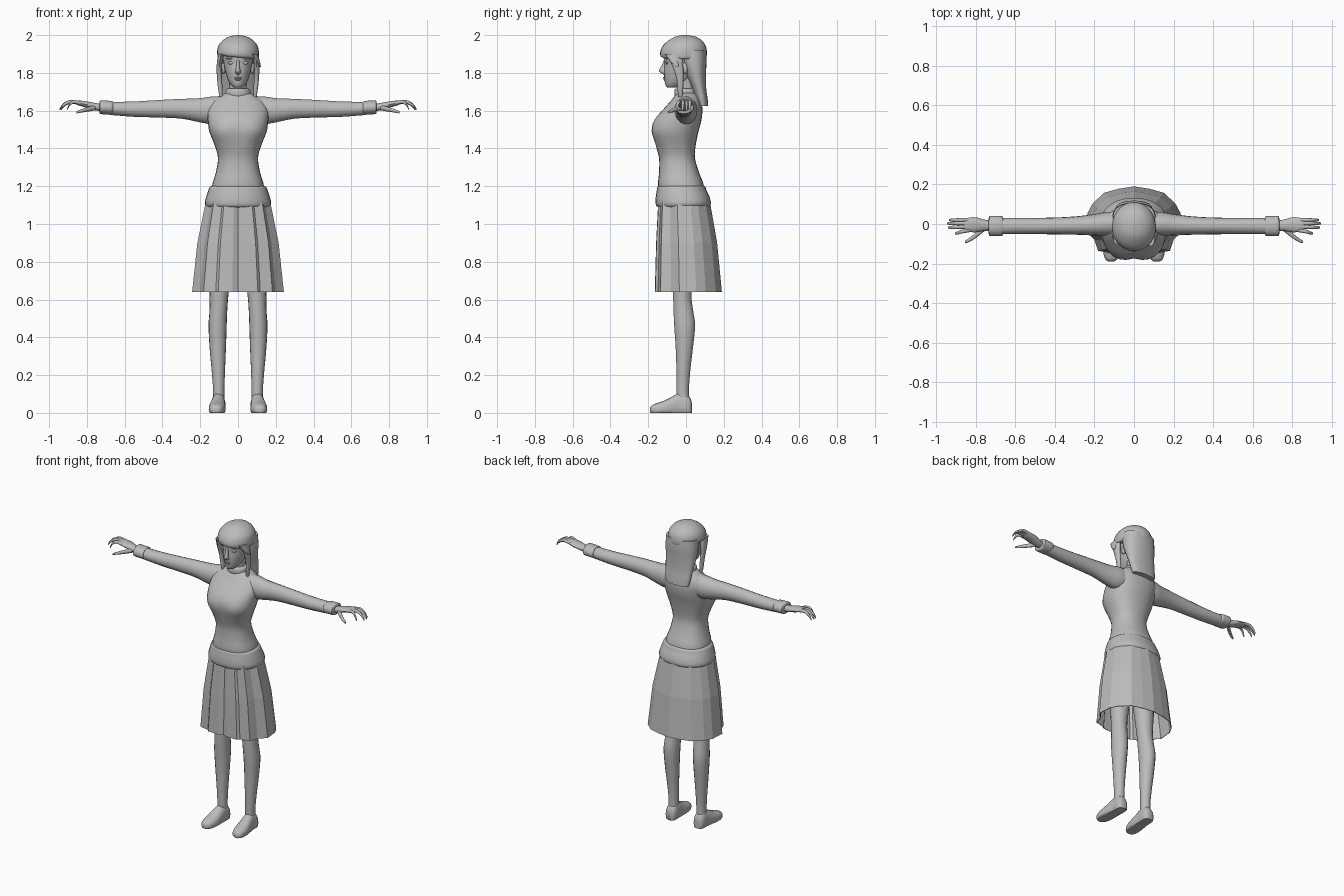
import bpy, bmesh, math

grey = bpy.data.materials.new("plain grey")
grey.diffuse_color = (0.5, 0.5, 0.5, 1)


def finish(name, bm, mirror=False):
    me = bpy.data.meshes.new(name)
    bm.to_mesh(me)
    bm.free()
    me.materials.append(grey)
    ob = bpy.data.objects.new(name, me)
    bpy.context.collection.objects.link(ob)
    if mirror:
        ob.modifiers.new("mirror", 'MIRROR').merge_threshold = 0.0005
    return ob


def spline(rows, steps):
    """Catmull-Rom refinement of ring rows."""
    out = []
    for i in range(len(rows) - 1):
        p0, p1, p2 = rows[max(i - 1, 0)], rows[i], rows[i + 1]
        p3 = rows[min(i + 2, len(rows) - 1)]
        for s in range(steps):
            t = s / steps
            out.append([0.5 * (2 * b + (c - a) * t + (2 * a - 5 * b + 4 * c - d) * t * t
                               + (3 * b - a - 3 * c + d) * t ** 3)
                        for a, b, c, d in zip(p0, p1, p2, p3)])
    return out + [list(rows[-1])]


def loft(name, axis, rows, n=20, power=2.0, steps=3, mirror=False, edit=None):
    """Rows are (position on axis, centre u, centre v, radius u, radius v)."""
    bm = bmesh.new()
    rings = []
    for a, cu, cv, ru, rv in spline(rows, steps):
        ring = []
        for k in range(n):
            t = 2 * math.pi * k / n
            c, s = math.cos(t), math.sin(t)
            u = cu + ru * math.copysign(abs(c) ** (2 / power), c)
            v = cv + rv * math.copysign(abs(s) ** (2 / power), s)
            p = {'x': (a, u, v), 'y': (u, a, v), 'z': (u, v, a)}[axis]
            ring.append(bm.verts.new(edit(*p) if edit else p))
        rings.append(ring)
    for r, q in zip(rings, rings[1:]):
        for k in range(n):
            bm.faces.new((r[k], r[(k + 1) % n], q[(k + 1) % n], q[k]))
    bm.faces.new(rings[0])
    bm.faces.new(rings[-1])
    bmesh.ops.recalc_face_normals(bm, faces=bm.faces)
    return finish(name, bm, mirror)


def body(rows):
    """Convert (z, half width, front y, back y) to loft rows."""
    return [(z, 0, (f + b) / 2, w, (b - f) / 2) for z, w, f, b in rows]


def ball(name, loc, size, mirror=False):
    bm = bmesh.new()
    bmesh.ops.create_uvsphere(bm, u_segments=14, v_segments=8, radius=1)
    for v in bm.verts:
        v.co = [l + c * s for l, c, s in zip(loc, v.co, size)]
    return finish(name, bm, mirror)


# Sweater body with a shallow dip between the chest sides
def chest(x, y, z):
    if y < -0.05:
        y += 0.016 * math.exp(-(x / 0.04) ** 2 - ((z - 1.49) / 0.06) ** 2)
    return x, y, z


loft("sweater_body", 'z', body([
    (1.12, .135, -.125, .085), (1.20, .138, -.148, .095), (1.27, .118, -.143, .070),
    (1.35, .106, -.143, .047), (1.42, .125, -.165, .052), (1.49, .152, -.190, .066),
    (1.55, .160, -.172, .082), (1.61, .162, -.118, .087), (1.655, .135, -.078, .078),
    (1.685, .085, -.055, .062), (1.70, .05, -.04, .045)]), n=28, power=2.3, edit=chest)

# Rolled sweater hem
loft("sweater_hem", 'z', body([
    (1.088, .150, -.140, .105), (1.093, .168, -.155, .125), (1.112, .176, -.161, .132),
    (1.145, .168, -.160, .124), (1.175, .158, -.155, .110), (1.197, .148, -.150, .102),
    (1.205, .125, -.13, .085)]), n=28, power=2.2)

# Collar and neck
loft("collar", 'z', body([
    (1.665, .064, -.056, .056), (1.685, .068, -.062, .058), (1.71, .064, -.060, .055),
    (1.718, .054, -.052, .046)]), n=20)
loft("neck", 'z', body([(1.66, .046, -.045, .045), (1.72, .044, -.043, .045),
                        (1.80, .046, -.045, .05)]), n=16)

# Sleeves and cuffs
loft("sleeve", 'x', [
    (.06, 0, 1.605, .060, .072), (.14, 0, 1.602, .060, .074), (.20, -.004, 1.602, .054, .065),
    (.30, -.008, 1.610, .046, .053), (.42, -.010, 1.610, .042, .047),
    (.55, -.010, 1.608, .041, .041), (.68, -.010, 1.612, .041, .035)], n=18, mirror=True)
loft("cuff", 'x', [
    (.662, -.01, 1.615, .040, .033), (.666, -.01, 1.615, .050, .036),
    (.70, -.01, 1.617, .051, .037), (.730, -.01, 1.618, .050, .036),
    (.734, -.01, 1.618, .032, .026)], n=18, steps=2, mirror=True)

# Hands
loft("palm", 'x', [
    (.72, -.010, 1.616, .026, .020), (.76, -.006, 1.622, .029, .020),
    (.80, -.004, 1.632, .038, .017), (.84, -.004, 1.640, .035, .014),
    (.86, -.004, 1.643, .027, .009)], n=14, mirror=True)
for i, (y, spread, tip) in enumerate([(.020, 0, .935), (.003, 0, .945),
                                      (-.014, -.004, .940), (-.031, -.018, .905)]):
    d = tip - .84
    loft(f"finger_{i + 1}", 'x', [
        (.83, y, 1.639, .010, .010), (.84 + d * .45, y + spread * .4, 1.647, .0095, .010),
        (.84 + d * .8, y + spread * .8, 1.632, .008, .009),
        (tip, y + spread, 1.607, .005, .006)], n=10, mirror=True)
loft("thumb", 'x', [
    (.755, -.022, 1.615, .014, .014), (.79, -.050, 1.608, .014, .013),
    (.825, -.076, 1.600, .011, .010), (.855, -.092, 1.591, .006, .006)], n=10, mirror=True)

# Pleated skirt: half outline at the bottom, narrowed towards the waist
outline = [(0, -.152), (.03, -.165), (.105, -.163), (.118, -.148), (.182, -.135),
           (.200, -.080), (.243, -.035), (.235, .055), (.208, .105), (.150, .158),
           (.078, .178), (0, .190)]
bm = bmesh.new()
levels = []
for z, sx, sy, dy in [(.64, 1, 1, 0), (.90, .885, .91, -.008), (1.12, .70, .77, -.020)]:
    levels.append([bm.verts.new((x * sx, y * sy + dy, z)) for x, y in outline])
for lo, hi in zip(levels, levels[1:]):
    for i in range(len(outline) - 1):
        bm.faces.new((lo[i], lo[i + 1], hi[i + 1], hi[i]))
skirt = finish("skirt", bm, True)
solid = skirt.modifiers.new("thickness", 'SOLIDIFY')
solid.thickness, solid.offset = 0.004, -1

# Legs
loft("leg", 'z', [
    (.05, .103, -.015, .031, .034), (.12, .102, -.017, .030, .033),
    (.22, .104, -.014, .035, .037), (.34, .107, -.009, .043, .046),
    (.46, .108, -.007, .048, .056), (.54, .104, -.014, .047, .053),
    (.63, .100, -.020, .050, .050), (.80, .092, -.020, .064, .066),
    (1.0, .080, -.020, .076, .080), (1.10, .07, -.02, .065, .075)], n=18, mirror=True)

# Shoes with flat soles
loft("shoe", 'y', [
    (-.190, .116, .014, .012, .012), (-.180, .115, .017, .029, .024),
    (-.150, .113, .019, .041, .034), (-.110, .110, .022, .044, .045),
    (-.070, .107, .028, .040, .060), (-.035, .104, .032, .037, .073),
    (.000, .103, .032, .037, .068), (.022, .103, .028, .031, .052),
    (.031, .103, .025, .016, .028)],
    n=20, power=2.3, mirror=True, edit=lambda x, y, z: (x, y, max(z, 0)))

# Head and face
loft("head", 'z', body([
    (1.722, .020, -.098, -.045), (1.735, .035, -.109, -.015), (1.765, .054, -.114, .03),
    (1.81, .068, -.117, .06), (1.85, .076, -.115, .08), (1.90, .085, -.117, .09),
    (1.95, .070, -.080, .07)]), n=24)
loft("nose", 'z', body([
    (1.790, .008, -.118, -.10), (1.802, .015, -.136, -.10), (1.814, .013, -.143, -.10),
    (1.835, .009, -.131, -.10), (1.868, .008, -.117, -.10)]), n=12, steps=2)
ball("eye", (.038, -.102, 1.853), (.017, .006, .008), True)
ball("eyebrow", (.040, -.104, 1.876), (.022, .006, .004), True)
ball("upper_lip", (0, -.115, 1.774), (.021, .007, .005))
ball("lower_lip", (0, -.113, 1.765), (.017, .007, .005))
ball("ear", (.076, -.005, 1.825), (.012, .018, .03), True)


# Hair cap, its fringe sloping down to one side
def fringe(x, y, z):
    low = max(0, min(1, (1.93 - z) / .05))
    return x, y, z - low * .10 * x


loft("hair_cap", 'z', body([
    (1.882, .100, -.122, .104), (1.888, .109, -.134, .109), (1.91, .111, -.137, .111),
    (1.945, .103, -.122, .104), (1.975, .078, -.088, .080), (1.992, .047, -.056, .050),
    (2.0, .010, -.018, .010)]), n=28, edit=fringe)

# Long hair behind the neck
loft("back_hair", 'z', body([
    (1.625, .082, .062, .118), (1.66, .089, .052, .115), (1.72, .096, .032, .107),
    (1.80, .105, -.005, .106), (1.86, .109, -.025, .109), (1.92, .106, -.03, .106)]),
    n=24, power=2.2)

# Front locks and a side sweep
loft("hair_lock", 'z', [
    (1.650, .088, -.028, .004, .005), (1.70, .092, -.030, .011, .014),
    (1.77, .098, -.032, .013, .019), (1.84, .099, -.045, .014, .030),
    (1.90, .090, -.060, .015, .042)], n=12, mirror=True)
loft("hair_sweep", 'z', [
    (1.832, .117, -.048, .004, .007), (1.86, .104, -.062, .012, .022),
    (1.90, .086, -.078, .018, .034)], n=12)

# Smooth shading everywhere except the faceted skirt
for ob in bpy.context.scene.objects:
    ob.select_set(ob is not skirt and ob.name != "skirt")
bpy.context.view_layer.objects.active = bpy.data.objects["head"]
bpy.ops.object.shade_smooth_by_angle(angle=math.radians(50))
